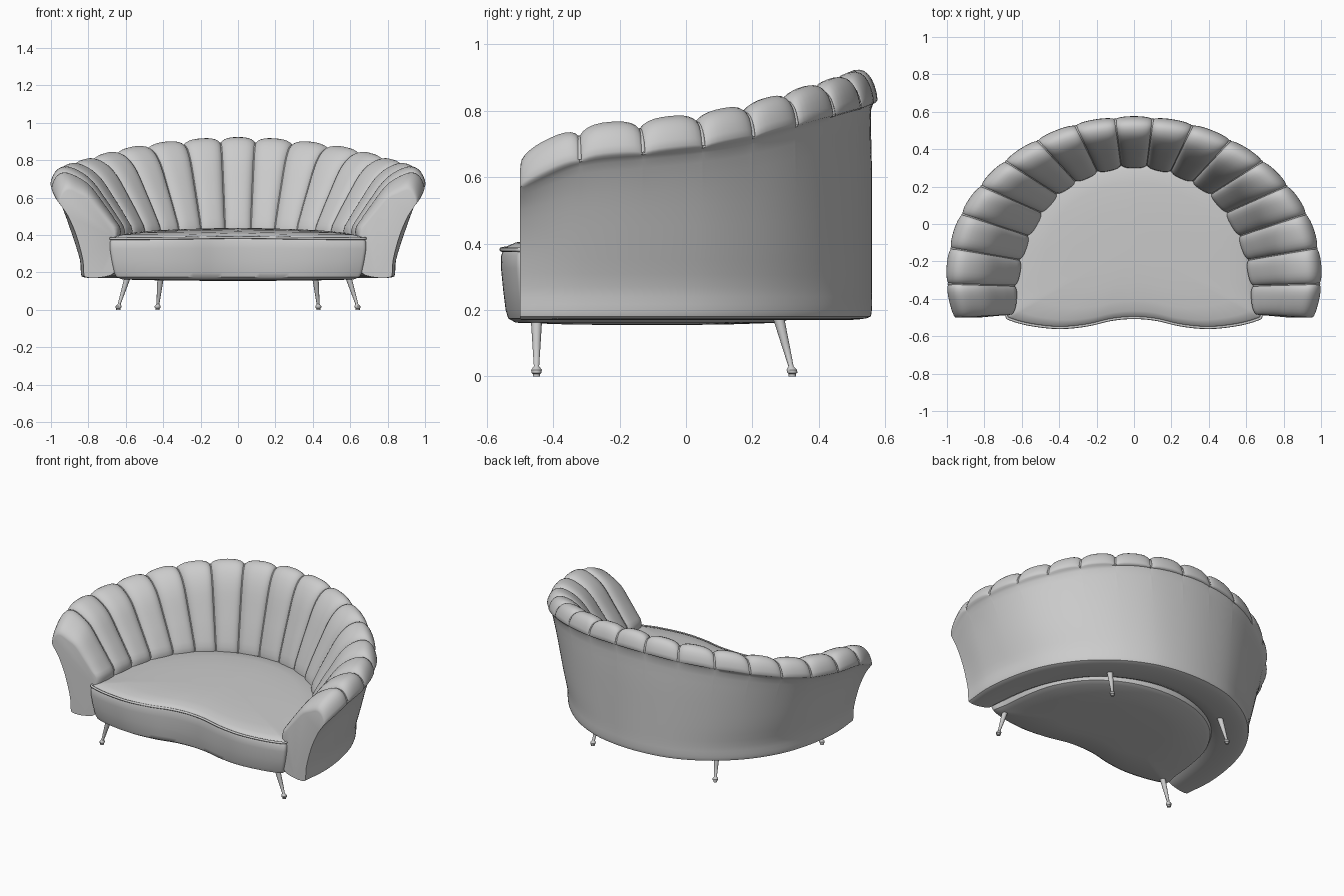
import bpy, bmesh, math
from mathutils import Vector

if "Cube" in bpy.data.objects:
    bpy.data.objects.remove(bpy.data.objects["Cube"])


def catmull(p, t, closed=False):
    """Smooth value at index-position t along a list of tuples."""
    n = len(p)
    v = [Vector(q) for q in p]
    i = math.floor(t) if closed else max(0, min(int(t), n - 2))
    f = t - i

    def at(k):
        if closed:
            return v[k % n]
        if k < 0:
            return 2 * v[0] - v[1]
        if k >= n:
            return 2 * v[-1] - v[-2]
        return v[k]
    a, b, c, d = at(i - 1), at(i), at(i + 1), at(i + 2)
    return 0.5 * (2 * b + (c - a) * f + (2 * a - 5 * b + 4 * c - d) * f ** 2
                  + (3 * b - a - 3 * c + d) * f ** 3)


def mesh_from_rings(name, rings, angle=40):
    """Skin closed rings of equal length and cap both ends."""
    bm = bmesh.new()
    vs = [[bm.verts.new(p) for p in r] for r in rings]
    n = len(rings[0])
    for r, s in zip(vs, vs[1:]):
        for k in range(n):
            bm.faces.new((r[k], r[(k + 1) % n], s[(k + 1) % n], s[k]))
    bm.faces.new(vs[0])
    bm.faces.new(vs[-1])
    bmesh.ops.recalc_face_normals(bm, faces=bm.faces)
    me = bpy.data.meshes.new(name)
    bm.to_mesh(me)
    bm.free()
    ob = bpy.data.objects.new(name, me)
    bpy.context.collection.objects.link(ob)
    bpy.ops.object.select_all(action='DESELECT')
    ob.select_set(True)
    bpy.context.view_layer.objects.active = ob
    bpy.ops.object.shade_smooth_by_angle(angle=math.radians(angle))
    return ob


def tubes(name, paths, radius, cyclic=False):
    cu = bpy.data.curves.new(name, 'CURVE')
    cu.dimensions = '3D'
    cu.bevel_depth = radius
    cu.bevel_resolution = 2
    for path in paths:
        sp = cu.splines.new('POLY')
        sp.points.add(len(path) - 1)
        for q, p in zip(sp.points, path):
            q.co = (*p, 1)
        sp.use_cyclic_u = cyclic
    ob = bpy.data.objects.new(name, cu)
    bpy.context.collection.objects.link(ob)


def mirrored(half):
    return [(-q[0], *q[1:]) for q in reversed(half)] + half


# Channelled back: values at the channel seams, from the middle to the arm end
TOP_OUT = mirrored([(.1, .555), (.31, .52), (.51, .44), (.68, .33), (.81, .2),
                    (.91, .05), (.97, -.13), (.985, -.32), (.95, -.5)])
BASE_OUT = mirrored([(.09, .555), (.27, .52), (.44, .44), (.58, .33), (.69, .2),
                     (.77, .05), (.82, -.13), (.84, -.32), (.825, -.5)])
INNER = mirrored([(.07, .32), (.2, .29), (.32, .235), (.42, .165), (.505, .065),
                  (.575, -.06), (.62, -.19), (.645, -.33), (.66, -.485)])
half_h = [.885, .872, .85, .82, .785, .757, .737, .715, .64]
HEIGHT = [(h, 0) for h in half_h[::-1] + half_h]

# Cross-section: toward base, toward inner, z, z share of height, puff in, puff up
SECTION = [(0, 1, .2, 0, 0, 0), (.5, .5, .172, 0, 0, 0), (.93, .07, .175, 0, 0, 0),
           (1, 0, .2, 0, 0, 0), (.96, 0, .27, 0, 0, 0), (.68, 0, .4, 0, 0, 0),
           (.33, 0, .38, .55, 0, 0), (.02, .01, .335, 1, 0, 0),
           (0, -.01, .355, 1, -.4, .3), (0, .05, .4, 1, -.3, .8),
           (0, .16, .42, 1, 0, 1), (0, .33, .4, 1, .4, .9),
           (0, .5, .42, .8, .8, .5), (0, .7, .42, .5, .9, .3),
           (0, .88, .42, .22, .9, .1), (0, 1, .42, 0, .7, 0), (0, 1, .3, 0, 0, 0)]
SUB = 3
FINE = [catmull(SECTION, k / SUB, True) for k in range(len(SECTION) * SUB)]


def section(t, puff):
    o, b, i = (catmull(c, t) for c in (TOP_OUT, BASE_OUT, INNER))
    h = catmull(HEIGHT, t)[0]
    inward = (i - o).normalized()
    ring = []
    for fb, fi, z, hs, pr, pz in FINE:
        xy = o + (b - o) * fb + (i - o) * fi + inward * pr * puff
        ring.append((xy.x, xy.y, z + hs * (h - .42) + pz * puff))
    return ring


CH, STEPS = 17, 12
rings = []
for c in range(CH):
    for j in range(STEPS + (c == CH - 1)):
        u = -math.cos(math.pi * j / STEPS)
        rings.append(section(c + (u + 1) / 2, .037 * math.sqrt(max(0, 1 - abs(u) ** 2.6))))
mesh_from_rings("channelled_back", rings)

# Thin piping lying in the seams
tubes("back_piping", [section(s, .004)[8 * SUB:15 * SUB + 1] for s in range(1, CH)], .007)

# Seat cushion with a wavy front
half = [(.12, -.513), (.25, -.543), (.4, -.557), (.55, -.542), (.655, -.515), (.685, -.49),
        (.67, -.4), (.65, -.22), (.6, -.03), (.47, .16), (.26, .29)]
outline = [(0, -.503)] + half + [(0, .335)] + [(-x, y) for x, y in half[::-1]]
loop = [catmull(outline, k / 4, True) for k in range(len(outline) * 4)]
MID = Vector((0, -.12))


def seat_ring(s, z, lift=0):
    pts = []
    for p in loop:
        q = MID + (p - MID) * s
        pts.append((q.x, q.y, z + lift * (.03 * (q.y + .5) - .01 * abs(q.x))))
    return pts


seat = [(.02, .155, 0), (.5, .156, 0), (.9, .162, 0), (.95, .175, 0), (.968, .2, 0),
        (.985, .26, 0), (1, .33, .5), (.998, .37, 1), (.985, .386, 1), (.97, .395, 1),
        (.9, .407, 1), (.75, .415, 1), (.5, .42, 1), (.25, .422, 1), (.02, .422, 1)]
mesh_from_rings("seat", [seat_ring(*r) for r in seat])
tubes("seat_piping", [seat_ring(.995, .388, 1)], .007, True)

# Splayed tapered legs with ball feet
LEG = [(0, .011), (.008, .011), (.011, .015), (.02, .016), (.027, .011), (.031, .008),
       (.1, .0125), (.19, .018)]


def leg(name, foot, top):
    f, t = Vector(foot), Vector(top)
    out = []
    for z, r in LEG:
        c = f.lerp(t, max(0, z - .015) / .175)
        out.append([(c.x + r * math.cos(a), c.y + r * math.sin(a), z)
                    for a in (math.tau * k / 16 for k in range(16))])
    mesh_from_rings(name, out)


for side, label in ((-1, "left"), (1, "right")):
    leg("front_leg_" + label, (side * .64, -.45), (side * .585, -.45))
    leg("rear_leg_" + label, (side * .43, .32), (side * .412, .275))
